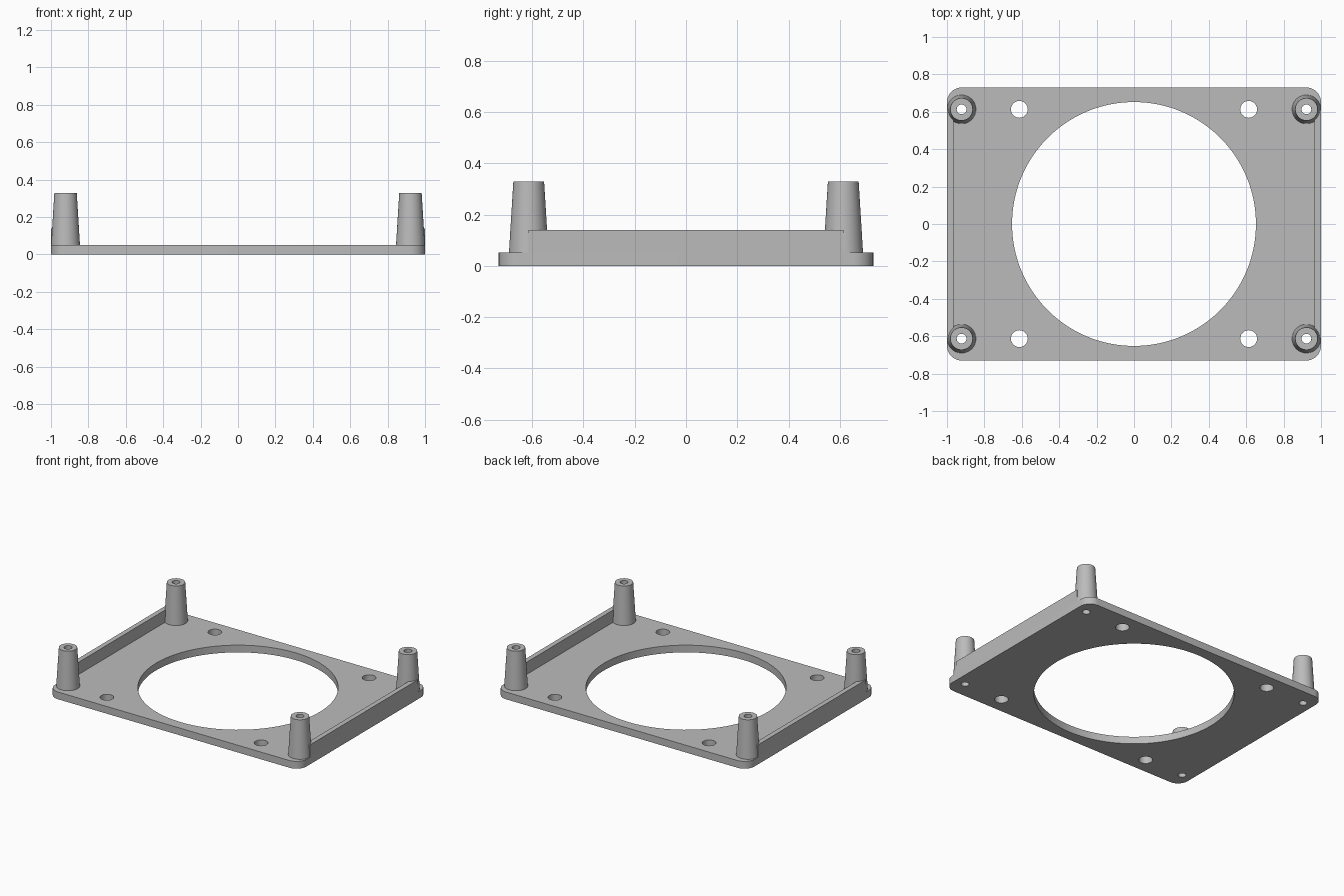
import bpy, bmesh
from math import sin, cos, pi

cube = bpy.data.objects.get("Cube")
if cube:
    bpy.data.objects.remove(cube, do_unlink=True)

HALF_X, HALF_Y, CORNER = 1.0, 0.73, 0.08
PLATE_T, WALL_TOP, POST_TOP = 0.052, 0.14, 0.328
POST_X, MOUNT = 0.922, 0.613
BORE = 0.026

grey = bpy.data.materials.new("Grey plastic")
grey.use_nodes = True
colour = (0.5, 0.5, 0.5, 1)
grey.diffuse_color = colour
grey.node_tree.nodes["Principled BSDF"].inputs["Base Color"].default_value = colour


def add_object(name, bm):
    """Clean the mesh, shade it and link it to the scene."""
    bmesh.ops.remove_doubles(bm, verts=bm.verts, dist=1e-5)
    bmesh.ops.recalc_face_normals(bm, faces=bm.faces)
    mesh = bpy.data.meshes.new(name)
    bm.to_mesh(mesh)
    bm.free()
    mesh.materials.clear()
    mesh.materials.append(grey)
    obj = bpy.data.objects.new(name, mesh)
    bpy.context.collection.objects.link(obj)
    bpy.ops.object.select_all(action="DESELECT")
    obj.select_set(True)
    bpy.context.view_layer.objects.active = obj
    bpy.ops.object.shade_smooth_by_angle(angle=pi / 6)
    return obj


def arc(cx, cy, r, start, sweep, steps):
    return [(cx + r * cos(start + sweep * i / steps),
             cy + r * sin(start + sweep * i / steps)) for i in range(steps + 1)]


def circle(cx, cy, r, steps):
    return arc(cx, cy, r, 0, 2 * pi, steps)[:-1]


# Base plate: rounded outline with all its holes, extruded
outline = []
for i, (sx, sy) in enumerate([(1, 1), (-1, 1), (-1, -1), (1, -1)]):
    outline += arc(sx * (HALF_X - CORNER), sy * (HALF_Y - CORNER),
                   CORNER, i * pi / 2, pi / 2, 10)
loops = [outline, circle(0, 0, 0.652, 128)]
for sx in (-1, 1):
    for sy in (-1, 1):
        loops.append(circle(sx * MOUNT, sy * MOUNT, 0.045, 32))
        loops.append(circle(sx * POST_X, sy * MOUNT, BORE, 24))

curve = bpy.data.curves.new("plate_outline", "CURVE")
curve.dimensions = "2D"
curve.fill_mode = "BOTH"
curve.extrude = PLATE_T / 2
for loop in loops:
    spline = curve.splines.new("POLY")
    spline.points.add(len(loop) - 1)
    for point, (x, y) in zip(spline.points, loop):
        point.co = (x, y, 0, 1)
    spline.use_cyclic_u = True
helper = bpy.data.objects.new("plate_outline", curve)
bpy.context.collection.objects.link(helper)
bpy.context.view_layer.update()
flat = bpy.data.meshes.new_from_object(
    helper.evaluated_get(bpy.context.evaluated_depsgraph_get()))
bpy.data.objects.remove(helper, do_unlink=True)
bm = bmesh.new()
bm.from_mesh(flat)
bmesh.ops.translate(bm, verts=bm.verts, vec=(0, 0, PLATE_T / 2))
add_object("base_plate", bm)

# Side walls between the posts
for side, sx in (("left", 1), ("right", -1)):
    bm = bmesh.new()
    bmesh.ops.create_cube(bm, size=1)
    bmesh.ops.scale(bm, verts=bm.verts,
                    vec=(0.035, 2 * MOUNT, WALL_TOP - PLATE_T))
    bmesh.ops.translate(bm, verts=bm.verts,
                        vec=(sx * (HALF_X - 0.0175), 0, (WALL_TOP + PLATE_T) / 2))
    add_object(side + "_wall", bm)

# Tapered hollow posts, spun from a profile
for side, sx in (("left", 1), ("right", -1)):
    for end, sy in (("front", -1), ("back", 1)):
        bm = bmesh.new()
        profile = [(0.077, PLATE_T), (0.06, POST_TOP),
                   (BORE, POST_TOP), (BORE, PLATE_T)]
        verts = [bm.verts.new((r, 0, z)) for r, z in profile]
        edges = [bm.edges.new(pair) for pair in zip(verts, verts[1:])]
        bmesh.ops.spin(bm, geom=verts + edges, axis=(0, 0, 1), cent=(0, 0, 0),
                       angle=2 * pi, steps=48)
        bmesh.ops.translate(bm, verts=bm.verts, vec=(sx * POST_X, sy * MOUNT, 0))
        add_object(f"{end}_{side}_post", bm)
